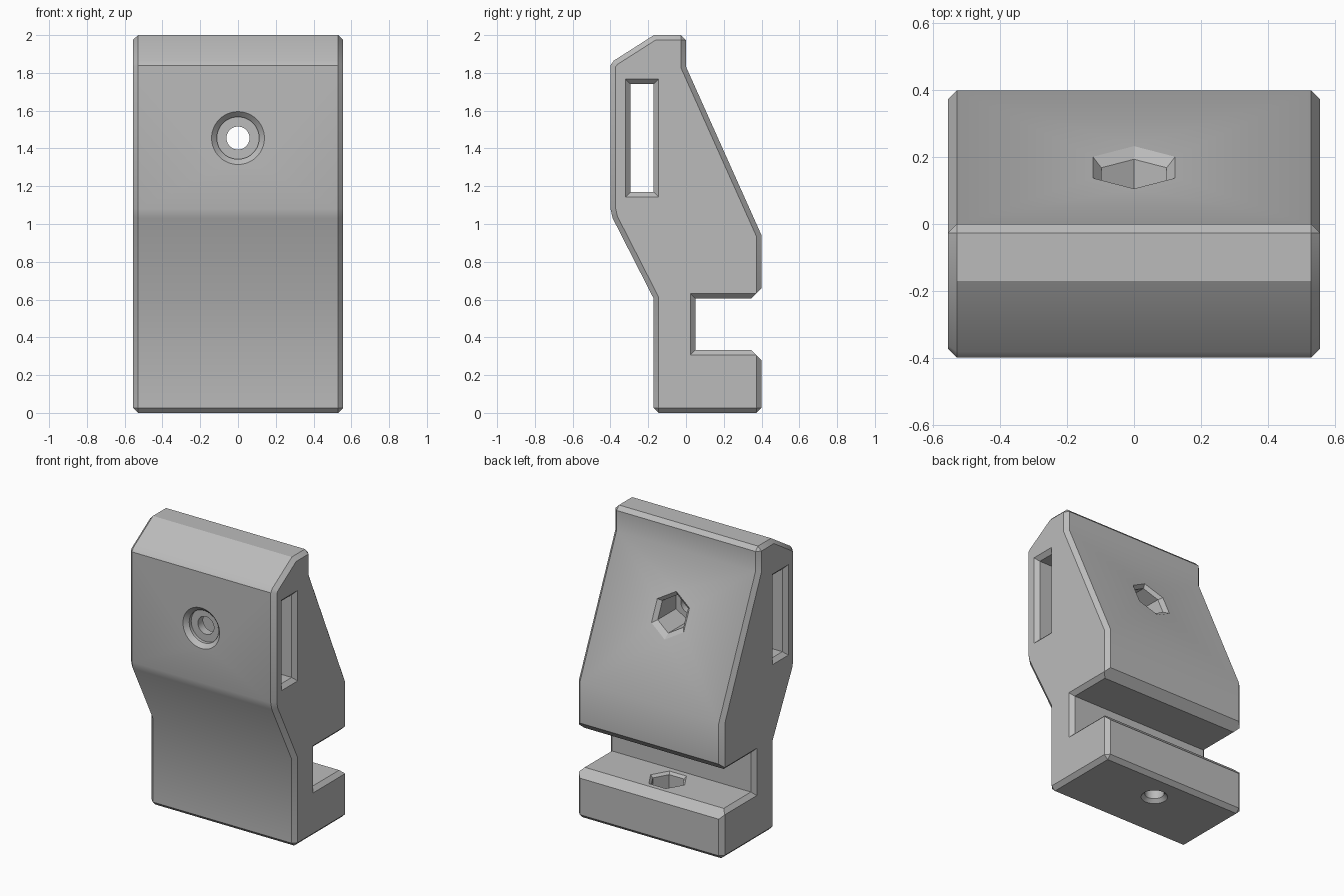
import bpy, bmesh
from math import sin, cos, pi
from mathutils import Vector

cube = bpy.data.objects.get("Cube")
if cube:
    bpy.data.objects.remove(cube, do_unlink=True)

HALF_W, EDGE = 0.557, 0.027

grey = bpy.data.materials.new("neutral grey")
grey.use_nodes = True
grey.diffuse_color = (0.5, 0.5, 0.5, 1)
grey.node_tree.nodes["Principled BSDF"].inputs["Base Color"].default_value = (0.5, 0.5, 0.5, 1)


def finish(bm, name):
    bmesh.ops.recalc_face_normals(bm, faces=bm.faces)
    mesh = bpy.data.meshes.new(name)
    bm.to_mesh(mesh)
    bm.free()
    mesh.materials.append(grey)
    obj = bpy.data.objects.new(name, mesh)
    bpy.context.collection.objects.link(obj)
    return obj


# Side profile with sharp corners: y, z, size of the corner cut
profile = [(-0.172, 0, EDGE), (0.4, 0, EDGE), (0.4, 0.333, 0.054), (0.05, 0.333, 0),
           (0.05, 0.605, 0), (0.4, 0.605, 0.054), (0.4, 0.94, 0), (0, 1.833, 0),
           (0, 2, EDGE), (-0.17, 2, 0), (-0.382, 1.865, 0), (-0.4, 1.84, 0),
           (-0.4, 1.08, 0), (-0.388, 1.03, 0), (-0.172, 0.607, 0)]


def inset_corner(prev, here, nxt, d):
    """Corner moved inward by d from both of its sides."""
    a, b = (here - prev).normalized(), (nxt - here).normalized()
    na, nb = Vector((-a.y, a.x)), Vector((-b.y, b.x))
    return here + (na + nb) * d / (1 + na.dot(nb))


def build_body():
    bm = bmesh.new()
    pts = [Vector(p[:2]) for p in profile]
    n = len(pts)
    sides = []
    for s in (-1, 1):
        outer, inner = [], []
        for i, p in enumerate(pts):
            prev, nxt, cut = pts[i - 1], pts[(i + 1) % n], profile[i][2]
            q = inset_corner(prev, p, nxt, EDGE)
            inner.append(bm.verts.new((s * HALF_W, q.x, q.y)))
            ends = [p]
            if cut:
                ends = [p + (prev - p).normalized() * cut, p + (nxt - p).normalized() * cut]
            outer.append([bm.verts.new((s * (HALF_W - EDGE), e.x, e.y)) for e in ends])
        bm.faces.new(inner)
        for i in range(n):
            j = (i + 1) % n
            bm.faces.new((outer[i][-1], outer[j][0], inner[j], inner[i]))
            if len(outer[i]) == 2:
                bm.faces.new((outer[i][0], outer[i][1], inner[i]))
        sides.append([v for corner in outer for v in corner])
    left, right = sides
    for i in range(len(left)):
        j = (i + 1) % len(left)
        bm.faces.new((left[i], left[j], right[j], right[i]))
    return finish(bm, "clamp_body")


def loft(name, rings):
    """Closed solid through a series of equal-sized rings of points."""
    bm = bmesh.new()
    loops = [[bm.verts.new(p) for p in ring] for ring in rings]
    for a, b in zip(loops, loops[1:]):
        for i in range(len(a)):
            j = (i + 1) % len(a)
            bm.faces.new((a[i], a[j], b[j], b[i]))
    bm.faces.new(loops[0])
    bm.faces.new(loops[-1])
    return finish(bm, name)


def ring(sides, r, t, along, start=0.0, slope=0.0):
    """Regular ring at position t along y (bolt) or z (foot)."""
    pts = []
    for k in range(sides):
        a = start + 2 * pi * k / sides
        u, v = r * cos(a), r * sin(a)
        pts.append((u, t + slope * v, 1.455 + v) if along == "y" else (u, 0.2 + v, t))
    return pts


def carve(body, cutter):
    cutter.hide_render = True
    mod = body.modifiers.new(cutter.name, "BOOLEAN")
    mod.object, mod.operation, mod.solver = cutter, "DIFFERENCE", "EXACT"
    bpy.context.view_layer.objects.active = body
    bpy.ops.object.modifier_apply(modifier=mod.name)
    bpy.data.objects.remove(cutter, do_unlink=True)


body = build_body()

# Long window through both sides, with chamfered mouths
mouth = [(-0.6, 0.043), (-HALF_W, 0), (-HALF_W, EDGE), (HALF_W, EDGE)]
stations = [(-0.6, 0.07), (-0.53, 0), (0.53, 0), (0.6, 0.07)]
carve(body, loft("side_window", [
    [(x, -0.2325 + sy * (0.0605 + g), 1.455 + sz * (0.285 + g))
     for sy, sz in ((-1, -1), (1, -1), (1, 1), (-1, 1))] for x, g in stations]))

# Bolt hole with a chamfered counterbore in the front
carve(body, loft("bolt_hole", [ring(48, r, t, "y") for t, r in (
    (-0.42, 0.16), (-0.372, 0.112), (-0.35, 0.112), (-0.35, 0.061), (0.02, 0.061))]))

# Hexagonal nut pocket in the sloping back
SLOPE = -0.4 / 0.893
carve(body, loft("back_nut_pocket", [ring(6, r, t, "y", pi / 2, s) for t, r, s in (
    (-0.03, 0.113, 0), (0.143, 0.113, SLOPE), (0.1993, 0.175, SLOPE))]))

# Nut pocket and hole through the foot
carve(body, loft("foot_nut_pocket", [ring(6, r, t, "z") for t, r in (
    (0.2, 0.113), (0.316, 0.113), (0.35, 0.147))]))
carve(body, loft("foot_hole", [ring(48, r, t, "z") for t, r in (
    (-0.02, 0.104), (0.023, 0.061), (0.25, 0.061))]))

# Smooth shading with sharp edges kept
bpy.ops.object.select_all(action="DESELECT")
body.select_set(True)
bpy.context.view_layer.objects.active = body
bpy.ops.object.shade_smooth_by_angle(angle=pi / 6)
